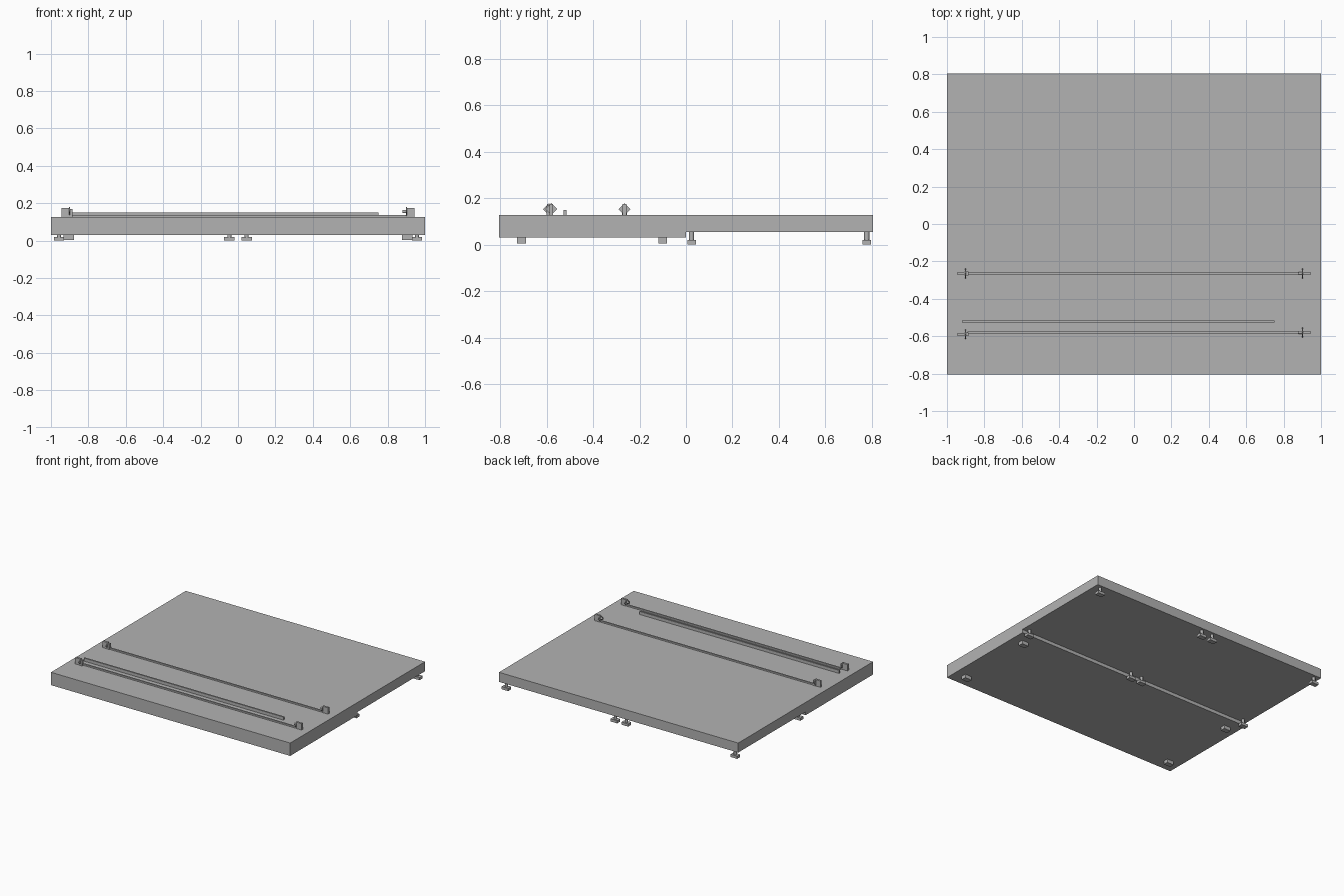
import bpy
from math import pi

if "Cube" in bpy.data.objects:
    bpy.data.objects.remove(bpy.data.objects["Cube"], do_unlink=True)

GREY = (0.45, 0.45, 0.45, 1)
grey = bpy.data.materials.new("plain_grey")
grey.use_nodes = True
grey.diffuse_color = GREY
grey.node_tree.nodes["Principled BSDF"].inputs["Base Color"].default_value = GREY


def box(name, x, y, z):
    """Box spanning the given (low, high) range on each axis."""
    spans = (x, y, z)
    bpy.ops.mesh.primitive_cube_add(size=1, location=[(a + b) / 2 for a, b in spans])
    ob = bpy.context.object
    ob.name = name
    ob.scale = [b - a for a, b in spans]
    bpy.ops.object.transform_apply(location=False, rotation=False, scale=True)
    ob.data.materials.append(grey)
    return ob


def around(c, half):
    return (c - half, c + half)


def rod(name, centre, radius, length, rotation=(0, 0, 0), sides=16):
    bpy.ops.mesh.primitive_cylinder_add(vertices=sides, radius=radius, depth=length,
                                        location=centre, rotation=rotation)
    ob = bpy.context.object
    ob.name = name
    ob.data.materials.append(grey)
    if sides > 4:
        bpy.ops.object.shade_smooth_by_angle()


# Stepped slab: side profile extruded across the width
TOP, STEP, LOW, EDGE = 0.127, 0.055, 0.03, 0.805
profile = [(-EDGE, LOW), (0, LOW), (0, STEP), (EDGE, STEP), (EDGE, TOP), (-EDGE, TOP)]
n = len(profile)
verts = [(x, y, z) for x in (-1, 1) for y, z in profile]
faces = [tuple(reversed(range(n))), tuple(range(n, 2 * n))]
faces += [(i, (i + 1) % n, (i + 1) % n + n, i + n) for i in range(n)]
mesh = bpy.data.meshes.new("slab")
mesh.from_pydata(verts, [], faces)
mesh.materials.append(grey)
slab = bpy.data.objects.new("slab", mesh)
bpy.context.collection.objects.link(slab)

# Block feet under the thick front half
for x in (-0.905, 0.905):
    for y in (-0.708, -0.1):
        box("front_foot", around(x, 0.028), around(y, 0.019), (0.004, LOW))

# Stemmed feet under the thin back half
for x in (-0.957, -0.046, 0.046, 0.957):
    for y in (0.024, 0.778):
        box("back_foot_pad", around(x, 0.028), around(y, 0.018), (0, 0.02))
        rod("back_foot_stem", (x, y, 0.037), 0.011, 0.038)


# Upright brackets, each with a diamond plate on the inner side
def bracket(side, y):
    box("bracket_post", sorted((side * 0.9, side * 0.943)), around(y, 0.008), (TOP, 0.175))
    rod("bracket_diamond", (side * 0.9, y, 0.153), 0.026, 0.005, (0, pi / 2, 0), sides=4)
    if side < 0:
        box("bracket_motor", (-0.905, -0.885), around(y, 0.01), (TOP, 0.168))
    else:
        rod("bracket_hub", (0.892, y, 0.155), 0.008, 0.024, (0, pi / 2, 0))


for left_y, right_y in ((-0.265, -0.265), (-0.59, -0.58)):
    bracket(-1, left_y)
    bracket(1, right_y)
    box("long_rail", (-0.89, 0.9), around(right_y, 0.006), (TOP, 0.138))

# Taller separate strip between the rails
box("short_strip", (-0.92, 0.75), around(-0.521, 0.006), (TOP, 0.15))
